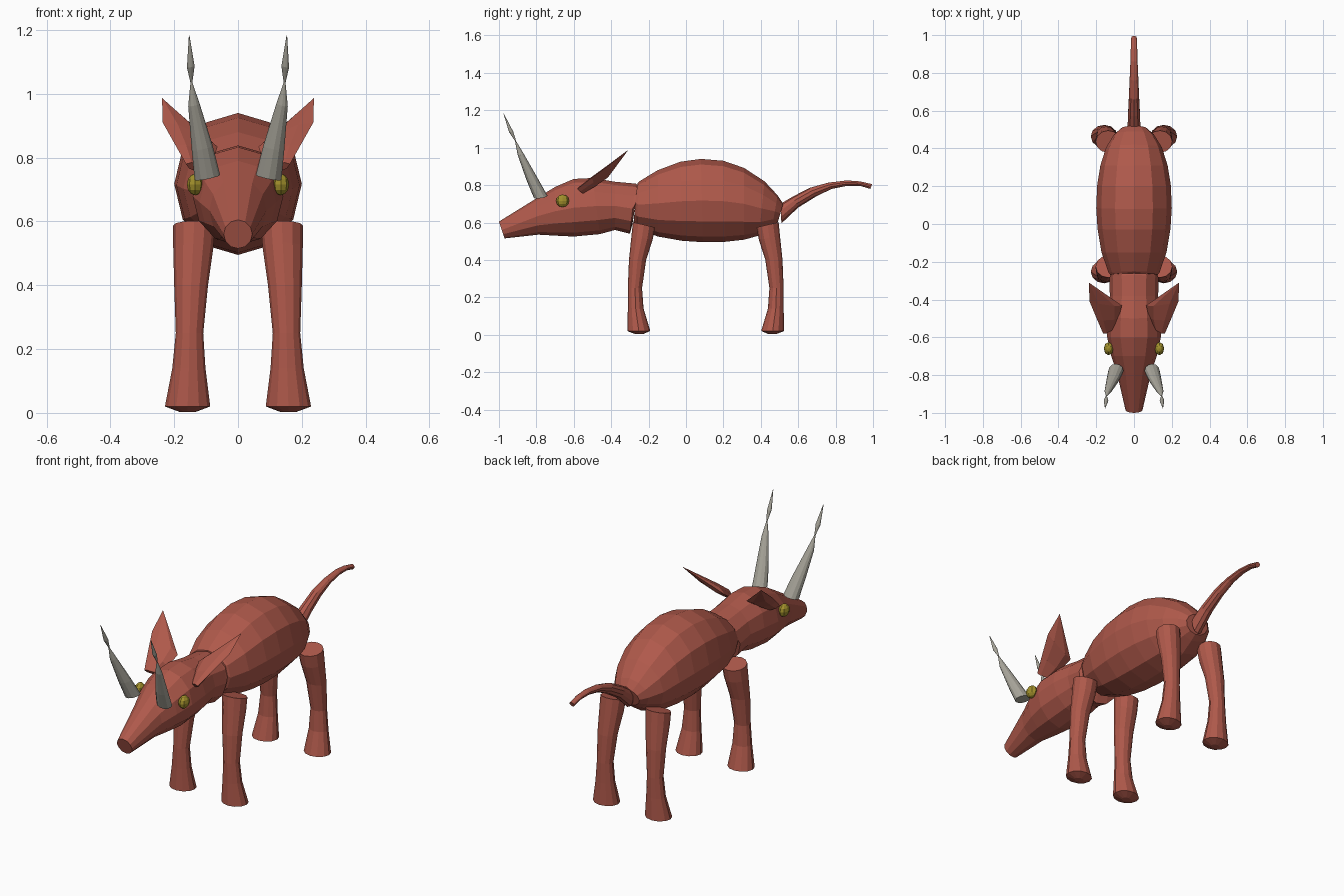
import bpy, bmesh, math
from mathutils import Vector


def material(name, rgb):
    m = bpy.data.materials.new(name)
    m.diffuse_color = (*rgb, 1)
    return m


HIDE = material("red_hide", (0.43, 0.10, 0.07))
HORN = material("grey_horn", (0.40, 0.385, 0.33))
EYE = material("yellow_eye", (0.36, 0.28, 0.025))


def loft(name, rings, mat, sides=12):
    """Skin a tube through rings given as (centre, half axis u, half axis v)."""
    bm = bmesh.new()
    loops = []
    for c, u, v in rings:
        c, u, v = Vector(c), Vector(u), Vector(v)
        loops.append([bm.verts.new(c + u * math.cos(a) + v * math.sin(a))
                      for a in (math.tau * i / sides for i in range(sides))])
    for a, b in zip(loops, loops[1:]):
        for i in range(sides):
            j = (i + 1) % sides
            bm.faces.new((a[i], a[j], b[j], b[i]))
    bm.faces.new(loops[0][::-1])
    bm.faces.new(loops[-1])
    bmesh.ops.recalc_face_normals(bm, faces=bm.faces)
    me = bpy.data.meshes.new(name)
    bm.to_mesh(me)
    bm.free()
    me.materials.append(mat)
    ob = bpy.data.objects.new(name, me)
    bpy.context.collection.objects.link(ob)
    return ob


def spine_loft(name, stations, sides=12):
    """Stations: top y, top z, bottom y, bottom z, half width."""
    rings = []
    for yt, zt, yb, zb, w in stations:
        rings.append(((0, (yt + yb) / 2, (zt + zb) / 2),
                      (0, (yt - yb) / 2, (zt - zb) / 2), (w, 0, 0)))
    return loft(name, rings, HIDE, sides)


# Barrel body
spine_loft("body", [
    (-0.26, 0.81, -0.28, 0.605, 0.125), (-0.25, 0.82, -0.265, 0.57, 0.135),
    (-0.15, 0.88, -0.15, 0.525, 0.172), (-0.03, 0.925, -0.02, 0.502, 0.193),
    (0.08, 0.94, 0.09, 0.495, 0.2), (0.20, 0.93, 0.21, 0.497, 0.195),
    (0.31, 0.892, 0.31, 0.508, 0.178), (0.42, 0.82, 0.39, 0.53, 0.148),
    (0.49, 0.745, 0.46, 0.575, 0.105), (0.52, 0.70, 0.49, 0.60, 0.07)])

# Neck, head and snout
spine_loft("head", [
    (-0.255, 0.80, -0.285, 0.60, 0.125), (-0.27, 0.808, -0.30, 0.54, 0.13),
    (-0.38, 0.818, -0.38, 0.56, 0.128), (-0.50, 0.838, -0.46, 0.538, 0.14),
    (-0.60, 0.833, -0.60, 0.525, 0.142), (-0.70, 0.79, -0.70, 0.53, 0.12),
    (-0.79, 0.735, -0.79, 0.535, 0.09), (-1.0, 0.605, -0.97, 0.515, 0.045)])

# Curved tail
spine_loft("tail", [
    (0.505, 0.70, 0.51, 0.595, 0.036), (0.57, 0.738, 0.60, 0.68, 0.033),
    (0.66, 0.785, 0.70, 0.742, 0.028), (0.76, 0.813, 0.78, 0.78, 0.024),
    (0.86, 0.825, 0.86, 0.796, 0.02), (0.93, 0.82, 0.93, 0.796, 0.018),
    (0.995, 0.805, 0.985, 0.78, 0.015)], 10)

# Leg profile: centre x, height, back y, front y offset from leg line, x radius
LEG = [(0.137, 0.588, -0.043, 0.075, 0.066), (0.140, 0.52, -0.05, 0.062, 0.063),
       (0.147, 0.40, -0.064, 0.028, 0.053), (0.152, 0.25, -0.07, 0.006, 0.043),
       (0.154, 0.14, -0.07, 0.014, 0.052), (0.158, 0.02, -0.073, 0.05, 0.071),
       (0.158, 0.003, -0.03, 0.01, 0.025)]

# Each leg bows towards the middle of the body
for end, y0, d in (("front", -0.241, 1), ("hind", 0.452, -1)):
    for side, s in (("left", 1), ("right", -1)):
        rings = []
        for i, (x, z, a, b, r) in enumerate(LEG):
            tilt = -0.014 if i < 2 else 0
            rings.append(((s * x, y0 + d * (a + b) / 2, z),
                          (s * r, 0, 0), (0, d * (b - a) / 2, tilt)))
        loft(f"{end}_{side}_leg", rings, HIDE)

for side, s in (("left", 1), ("right", -1)):
    # Horn with pinched, spear-like tip
    rings = []
    for x, y, z, r in [(0.096, -0.777, 0.738, 0.04), (0.112, -0.822, 0.83, 0.033),
                       (0.138, -0.884, 0.965, 0.018), (0.146, -0.911, 1.035, 0.003),
                       (0.148, -0.935, 1.085, 0.012), (0.153, -0.975, 1.182, 0.001)]:
        rings.append(((s * x, y, z), (s * r, 0, -0.2 * r), (0, 0.92 * r, 0.38 * r - 0.25 * r)))
    loft(f"{side}_horn", rings, HORN)

    # Flat leaf-shaped ear: broad half axis, then thin half axis
    rings = []
    for c, u, t in [((0.135, -0.565, 0.77), (0.028, -0.016, 0.01), 0.014),
                    ((0.138, -0.50, 0.815), (0.058, -0.004, 0.024), 0.018),
                    ((0.150, -0.42, 0.872), (0.086, 0.012, 0.038), 0.018),
                    ((0.237, -0.312, 0.985), (0.001, 0, 0.001), 0.001)]:
        rings.append(((s * c[0], c[1], c[2]), (s * u[0], u[1], u[2]),
                      (s * -0.3 * t, -0.55 * t, 0.8 * t)))
    loft(f"{side}_ear", rings, HIDE, 6)

    # Low-poly eye
    bpy.ops.mesh.primitive_uv_sphere_add(segments=8, ring_count=6, radius=1,
                                         location=(s * 0.134, -0.66, 0.716))
    eye = bpy.context.object
    eye.name = f"{side}_eye"
    eye.scale = (0.026, 0.035, 0.034)
    eye.data.materials.append(EYE)
